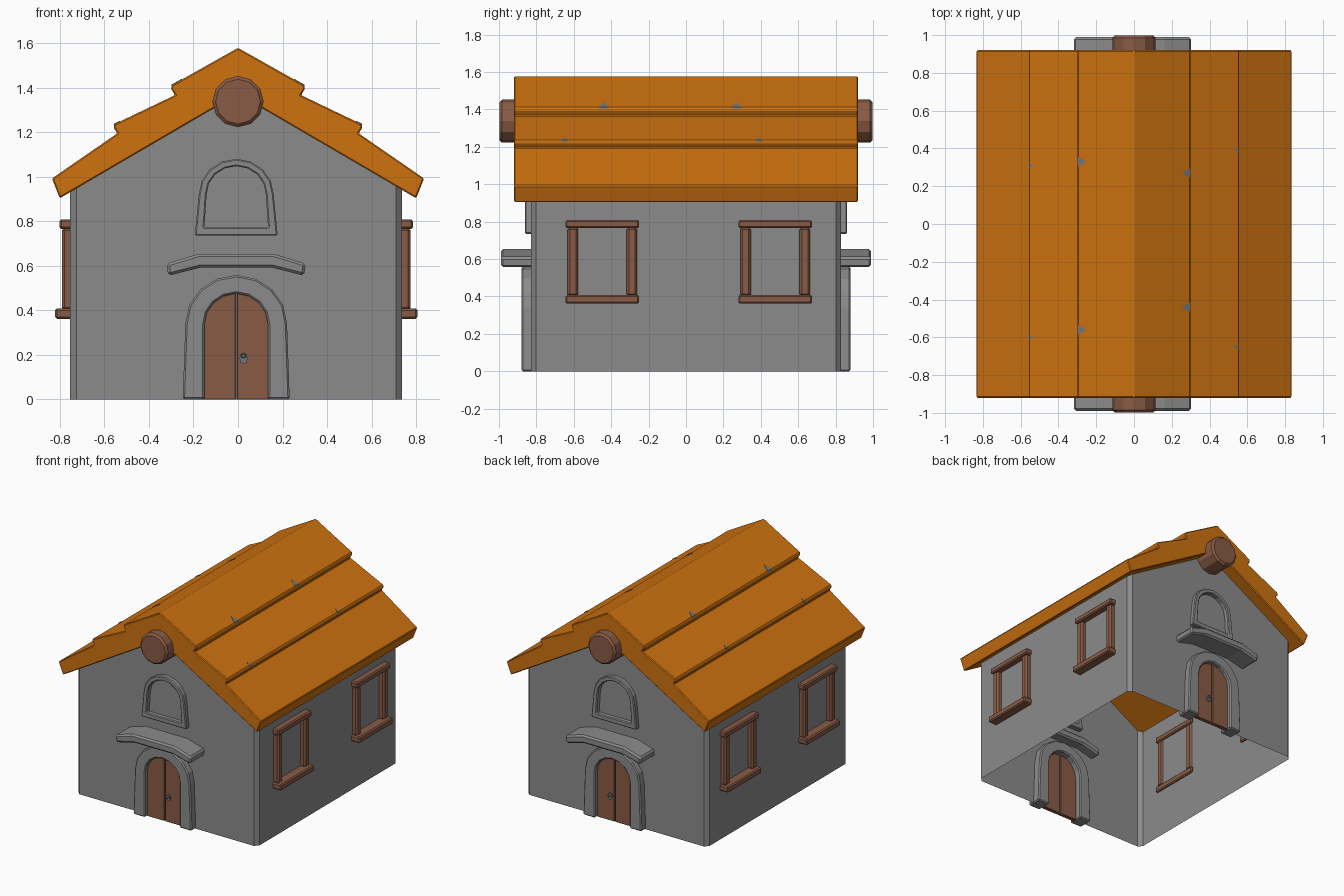
import bpy, bmesh, math

if "Cube" in bpy.data.objects:
    bpy.data.objects.remove(bpy.data.objects["Cube"])

def material(name, rgb):
    m = bpy.data.materials.new(name)
    m.diffuse_color = (*rgb, 1)
    m.use_nodes = True
    m.node_tree.nodes["Principled BSDF"].inputs["Base Color"].default_value = m.diffuse_color
    return m

ORANGE = material("roof orange", (0.62, 0.17, 0.005))
GREY = material("stone grey", (0.26, 0.26, 0.26))
BROWN = material("wood brown", (0.25, 0.105, 0.06))
STEEL = material("steel grey", (0.17, 0.19, 0.21))
CX = -0.008  # the walls sit slightly left of the roof ridge


def make(name, verts, faces, mat, bevel=0):
    bm = bmesh.new()
    vs = [bm.verts.new(v) for v in verts]
    for f in faces:
        bm.faces.new([vs[i] for i in f])
    bmesh.ops.recalc_face_normals(bm, faces=bm.faces)
    me = bpy.data.meshes.new(name)
    bm.to_mesh(me)
    bm.free()
    me.materials.append(mat)
    ob = bpy.data.objects.new(name, me)
    bpy.context.collection.objects.link(ob)
    if bevel:
        b = ob.modifiers.new("bevel", 'BEVEL')
        b.width, b.segments, b.limit_method = bevel, 1, 'ANGLE'
        b.angle_limit = math.radians(40)
    return ob


def extrude(name, pts, y0, y1, mat, bevel=0):
    """Solid from an xz outline between two y values."""
    n = len(pts)
    verts = [(x, y, z) for y in (y0, y1) for x, z in pts]
    faces = [list(range(n)), list(range(n, 2 * n))]
    faces += [(i, (i + 1) % n, n + (i + 1) % n, n + i) for i in range(n)]
    return make(name, verts, faces, mat, bevel)


def ring(name, outer, inner, y0, y1, mat, closed, bevel=0):
    """Band between two xz outlines with equal point counts."""
    n = len(outer)
    verts = [(x, y, z) for y in (y0, y1) for o in (outer, inner) for x, z in o]
    faces = []
    for i in range(n if closed else n - 1):
        j = (i + 1) % n
        faces += [(i, j, n + j, n + i), (2*n + i, 2*n + j, 3*n + j, 3*n + i),
                  (i, j, 2*n + j, 2*n + i), (n + i, n + j, 3*n + j, 3*n + i)]
    if not closed:
        for i in (0, n - 1):
            faces.append((i, n + i, 3*n + i, 2*n + i))
    return make(name, verts, faces, mat, bevel)


def box(name, x, y, z, mat, bevel=0):
    return extrude(name, [(x[0], z[0]), (x[1], z[0]), (x[1], z[1]), (x[0], z[1])],
                   y[0], y[1], mat, bevel)


def arch(foot, half, base, spring, rise, n=8):
    """Arch outline from the right foot over the top to the left foot."""
    pts = [(CX + foot, base)]
    pts += [(CX + half * math.cos(math.pi * i / n),
             spring + rise * math.sin(math.pi * i / n)) for i in range(n + 1)]
    return pts + [(CX - foot, base)]


# Wall shell, open below and above, with chamfered corners
W, D, C = 0.745, 0.828, 0.027
foot = [(0, -D), (W - C, -D), (W, -D + C), (W, D - C), (W - C, D),
        (0, D), (-W + C, D), (-W, D - C), (-W, -D + C), (-W + C, -D)]
n = len(foot)
verts = [(x + (CX if x else 0), y, 0) for x, y in foot]
verts += [(x + (CX if x else 0), y, 1.395 - 0.583 * abs(x)) for x, y in foot]
make("walls", verts, [(i, (i + 1) % n, n + (i + 1) % n, n + i) for i in range(n)], GREY)

# Roof with stepped planks
half = [(0.295, 1.412), (0.302, 1.397), (0.283, 1.366), (0.552, 1.237),
        (0.56, 1.222), (0.541, 1.195), (0.835, 0.992), (0.80, 0.903)]
profile = [(0, 1.578)] + half + [(0, 1.37)] + [(-x, z) for x, z in reversed(half)]
extrude("roof", profile, -0.92, 0.92, ORANGE, 0.006)

# Chips along the plank edges
chips = [(1, 0.27, 0), (1, -0.44, 0), (-1, 0.33, 0), (-1, -0.56, 0),
         (1, 0.39, 1), (1, -0.65, 1), (-1, 0.31, 1), (-1, -0.60, 1)]
for s, y, row in chips:
    x0, x1, hw = ((0.298, 0.252, 0.026), (0.557, 0.53, 0.016))[row]
    z = (lambda x: 1.578 - 0.563 * x) if row == 0 else (lambda x: 1.366 - 0.48 * (x - 0.283))
    tri = [(x0, y - hw), (x0, y + hw), (x1, y)]
    vs = [(s * x, b, z(x) + h) for h in (-0.005, 0.003) for x, b in tri]
    make("roof_chip", vs, [(0, 1, 2), (3, 4, 5), (0, 1, 4, 3), (1, 2, 5, 4), (2, 0, 3, 5)], STEEL)

# Parts shared by the front and back gables
for s, side in ((-1, "front"), (1, "back")):
    log = [(0.115 * math.cos(math.tau * i / 12), 1.337 + 0.115 * math.sin(math.tau * i / 12))
           for i in range(12)]
    extrude(side + "_ridge_log", log, s * 0.80, s * 0.998, BROWN, 0).modifiers
    b = bpy.context.collection.objects[-1].modifiers.new("bevel", 'BEVEL')
    b.width, b.segments, b.limit_method, b.angle_limit = 0.014, 1, 'ANGLE', math.radians(40)

    # Door surround, two door leaves and handle
    outer = arch(0.24, 0.228, 0, 0.34, 0.218)
    inner = arch(0.143, 0.143, 0, 0.335, 0.141)
    ring(side + "_door_frame", outer, inner, s * 0.77, s * 0.88, GREY, False, 0.008)
    for k in (-1, 1):
        leaf = [(CX + k * 0.003, 0), (CX + k * 0.146, 0)]
        leaf += [(CX + k * (0.003 + 0.143 * math.cos(math.pi * i / 8)),
                  0.335 + 0.142 * math.sin(math.pi * i / 8)) for i in range(5)]
        extrude(side + "_door_leaf", leaf, s * 0.82, s * 0.85, BROWN, 0.003)
    plate = [(0.025 + 0.018 * math.cos(math.tau * i / 8), 0.185 + 0.026 * math.sin(math.tau * i / 8))
             for i in range(8)]
    extrude(side + "_door_handle_plate", plate, s * 0.845, s * 0.858, STEEL)
    knob = [(0.025 + 0.011 * math.cos(math.tau * i / 8), 0.195 + 0.011 * math.sin(math.tau * i / 8))
            for i in range(8)]
    extrude(side + "_door_handle", knob, s * 0.855, s * 0.878, STEEL, 0.003)

    # Curved canopy over the door
    top = [(-0.312, 0.61), (-0.17, 0.653), (0.17, 0.653), (0.312, 0.61)]
    low = [(0.305, 0.555), (0.16, 0.592), (-0.16, 0.592), (-0.305, 0.555)]
    extrude(side + "_canopy", [(CX + x, z) for x, z in top + low],
            s * 0.75, s * 0.99, GREY, 0.012)

    # Arched blind window
    outer = arch(0.186, 0.168, 0.735, 0.92, 0.16)
    inner = arch(0.143, 0.133, 0.773, 0.92, 0.127)
    ring(side + "_gable_window_frame", outer, inner, s * 0.79, s * 0.862, GREY, True, 0.006)

# Side window frames
for s, side in ((-1, "left"), (1, "right")):
    def span(a, b):
        return tuple(sorted((CX + s * a, CX + s * b)))
    for yc in (-0.447, 0.477):
        box(side + "_window_header", span(0.73, 0.793), (yc - 0.197, yc + 0.197),
            (0.765, 0.808), BROWN, 0.008)
        box(side + "_window_sill", span(0.73, 0.813), (yc - 0.197, yc + 0.197),
            (0.362, 0.408), BROWN, 0.008)
        for k in (-1, 1):
            yp = yc + k * 0.158
            box(side + "_window_post", span(0.733, 0.783), (yp - 0.028, yp + 0.028),
                (0.40, 0.77), BROWN, 0.012)
